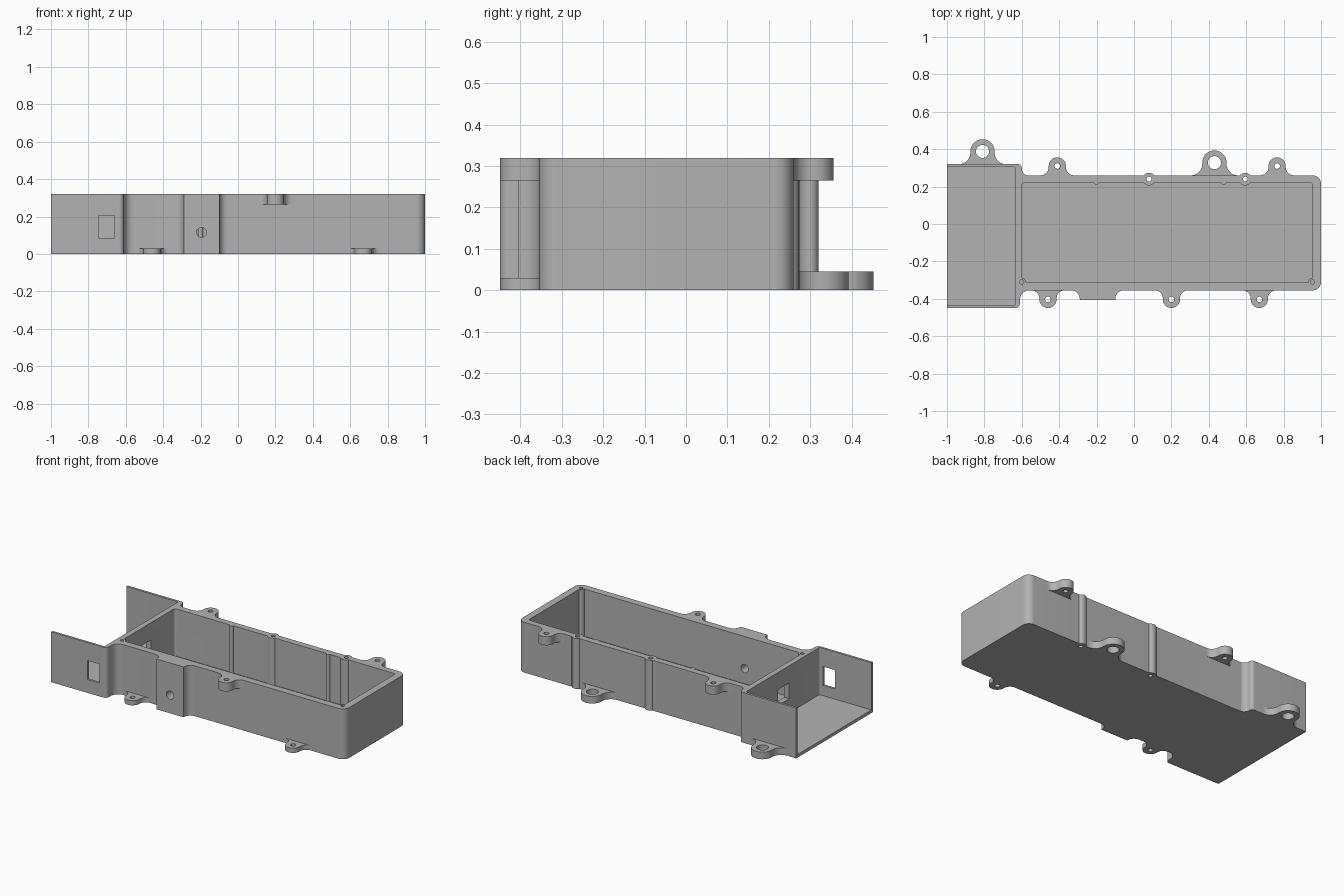
import bpy, bmesh, math
from mathutils import Vector

cube = bpy.data.objects.get("Cube")
if cube:
    bpy.data.objects.remove(cube, do_unlink=True)

grey = bpy.data.materials.new("plain_grey")
grey.use_nodes = True
grey.diffuse_color = (0.45, 0.45, 0.45, 1)
grey.node_tree.nodes["Principled BSDF"].inputs["Base Color"].default_value = (0.45, 0.45, 0.45, 1)

HEIGHT = 0.32
FLOOR = 0.02


def rounded(corners, steps=10):
    """Turn (x, y, radius) corners into an outline with arcs."""
    out = []
    for i, (x, y, r) in enumerate(corners):
        p = Vector((x, y))
        if r == 0:
            out.append(p)
            continue
        u = (Vector(corners[i - 1][:2]) - p).normalized()
        v = (Vector(corners[(i + 1) % len(corners)][:2]) - p).normalized()
        half = u.angle(v) / 2
        centre = p + (u + v).normalized() * (r / math.sin(half))
        a = p + u * (r / math.tan(half)) - centre
        b = p + v * (r / math.tan(half)) - centre
        start = math.atan2(a.y, a.x)
        sweep = math.atan2(a.x * b.y - a.y * b.x, a.dot(b))
        for k in range(steps + 1):
            t = start + sweep * k / steps
            out.append(centre + Vector((math.cos(t), math.sin(t))) * r)
    return out


def prism(name, outline, z0, z1):
    """Extrude a flat outline between two heights."""
    bm = bmesh.new()
    face = bm.faces.new([bm.verts.new((p[0], p[1], z0)) for p in outline])
    up = bmesh.ops.extrude_face_region(bm, geom=[face])["geom"]
    bmesh.ops.translate(bm, vec=(0, 0, z1 - z0),
                        verts=[e for e in up if isinstance(e, bmesh.types.BMVert)])
    bmesh.ops.remove_doubles(bm, verts=bm.verts, dist=1e-5)
    bmesh.ops.recalc_face_normals(bm, faces=bm.faces)
    mesh = bpy.data.meshes.new(name)
    bm.to_mesh(mesh)
    bm.free()
    mesh.materials.append(grey)
    obj = bpy.data.objects.new(name, mesh)
    bpy.context.collection.objects.link(obj)
    return obj


def box(name, x0, x1, y0, y1, z0, z1, r=0):
    return prism(name, rounded([(x0, y0, r), (x1, y0, r), (x1, y1, r), (x0, y1, r)], 4), z0, z1)


def rod(name, x, y, r, z0, z1, n=24):
    ring = [(x + r * math.cos(k * math.tau / n), y + r * math.sin(k * math.tau / n)) for k in range(n)]
    return prism(name, ring, z0, z1)


def combine(obj, tool, operation):
    """Apply one boolean and remove its tool."""
    mod = obj.modifiers.new("boolean", 'BOOLEAN')
    mod.operation = operation
    mod.solver = 'EXACT'
    mod.object = tool
    bpy.context.view_layer.objects.active = obj
    bpy.ops.object.modifier_apply(modifier=mod.name)
    bpy.data.objects.remove(tool, do_unlink=True)


def smooth(obj):
    bpy.ops.object.select_all(action='DESELECT')
    obj.select_set(True)
    bpy.context.view_layer.objects.active = obj
    bpy.ops.object.shade_smooth_by_angle(angle=math.radians(30))


# Enclosure: long tray, wider end bay and the raised pad on the front
body = prism("enclosure", rounded([
    (-1, -0.45, 0), (-0.61, -0.45, 0.025), (-0.61, -0.355, 0.05),
    (-0.29, -0.355, 0.045), (-0.29, -0.405, 0), (-0.10, -0.405, 0),
    (-0.10, -0.355, 0.045), (1, -0.355, 0.045), (1, 0.26, 0.045),
    (-0.60, 0.26, 0.035), (-0.60, 0.32, 0.02), (-1, 0.32, 0)]), 0, HEIGHT)

# Hollow out the tray and the open-ended bay
combine(body, box("cut", -0.60, 0.955, -0.31, 0.22, FLOOR, 0.5, 0.012), 'DIFFERENCE')
combine(body, box("cut", -1.2, -0.635, -0.435, 0.305, FLOOR, 0.5, 0.008), 'DIFFERENCE')

# Screw columns in the back wall, drilled right through
for x in (0.08, 0.595):
    combine(body, rod("column", x, 0.24, 0.034, 0, HEIGHT), 'UNION')
    combine(body, rod("cut", x, 0.24, 0.013, -0.1, 0.5), 'DIFFERENCE')

# Slim inner ribs on the back wall
for x in (-0.20, 0.48):
    combine(body, rod("rib", x, 0.222, 0.013, 0.01, HEIGHT), 'UNION')

# Screw columns in the front corners
for x in (-0.60, 0.955):
    combine(body, rod("column", x, -0.31, 0.022, 0.01, HEIGHT), 'UNION')
    combine(body, rod("cut", x, -0.31, 0.011, 0.1, 0.5), 'DIFFERENCE')

# Windows in the bay front and the partition
combine(body, box("cut", -0.745, -0.66, -0.6, -0.4, 0.085, 0.205), 'DIFFERENCE')
combine(body, box("cut", -0.67, -0.56, -0.13, -0.02, 0.11, 0.21), 'DIFFERENCE')

# Round port through the pad
port = rod("cut", 0, 0, 0.026, -0.1, 0.1, 32)
port.rotation_euler.x = math.pi / 2
port.location = (-0.195, -0.37, 0.115)
bpy.context.view_layer.update()
combine(body, port, 'DIFFERENCE')
smooth(body)


def ear(name, x, wall, side, reach, w, hole, z0, z1):
    """Mounting ear with a round tip and flared root."""
    f = reach * 0.9
    root = w + f + 0.005
    tip = reach + w
    corners = [(-root, -0.01, 0), (root, -0.01, 0), (root, 0, 0), (w, 0, f),
               (w, tip, w * 0.999), (-w, tip, w * 0.999), (-w, 0, f), (-root, 0, 0)]
    outline = [(x + p.x, wall + side * p.y) for p in rounded(corners, 12)]
    obj = prism(name, outline, z0, z1)
    combine(obj, rod("cut", x, wall + side * reach, hole, -0.1, 0.5), 'DIFFERENCE')
    smooth(obj)


# Small ears: low and high on the front, high on the back
LOW, HIGH = (0, 0.03), (0.265, HEIGHT)
ear("front_low_ear_right", -0.46, -0.355, -1, 0.048, 0.046, 0.015, *LOW)
ear("front_high_ear", 0.20, -0.355, -1, 0.048, 0.046, 0.015, *HIGH)
ear("front_low_ear_left", 0.67, -0.355, -1, 0.048, 0.046, 0.015, *LOW)
for name, x in (("back_high_ear_right", -0.41), ("back_high_ear_left", 0.765)):
    ear(name, x, 0.26, 1, 0.05, 0.046, 0.015, *HIGH)

# Large ears at the base of the back
for name, x, wall in (("back_base_ear_right", -0.81, 0.32), ("back_base_ear_left", 0.43, 0.26)):
    ear(name, x, wall, 1, 0.068, 0.065, 0.035, 0, 0.045)
